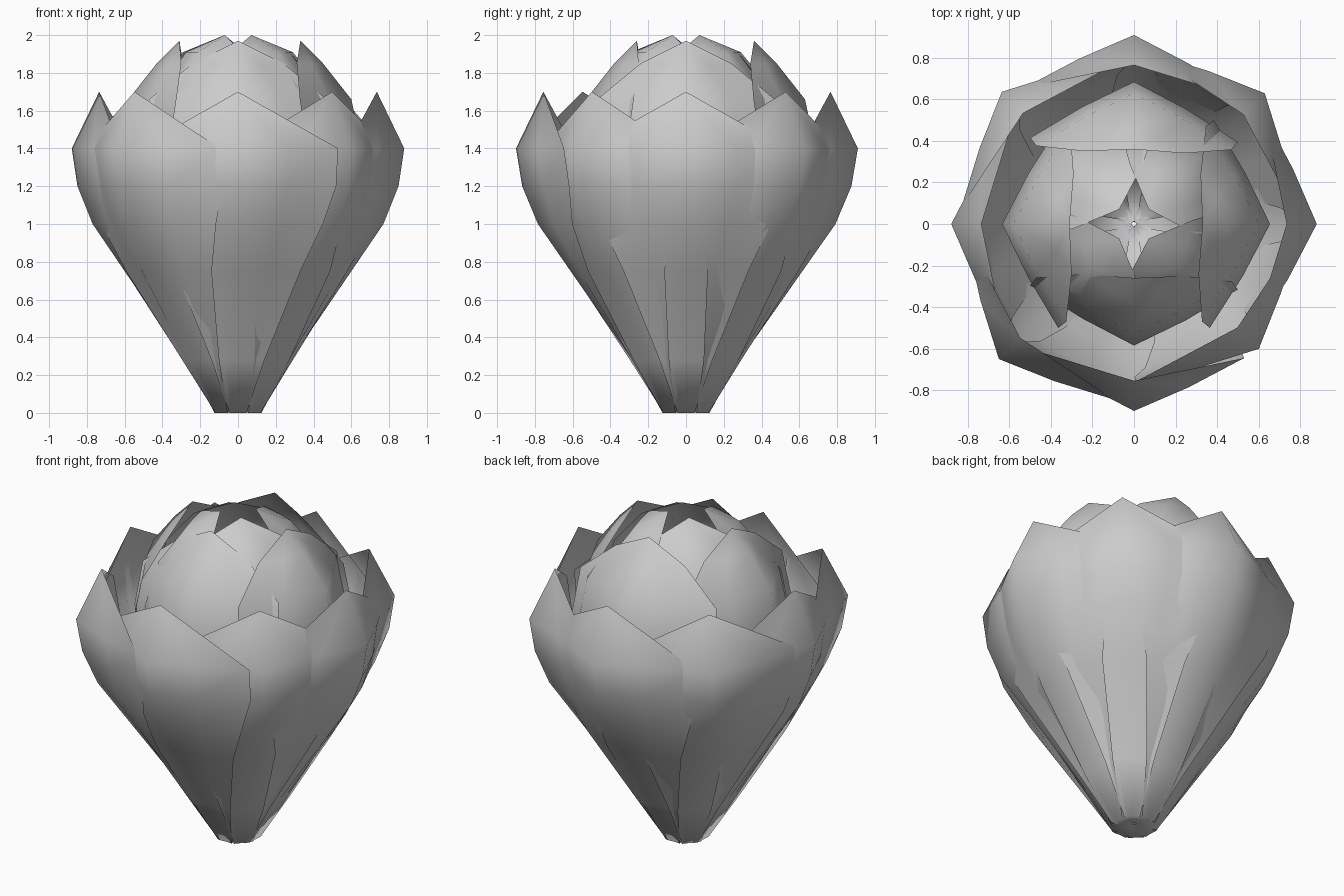
import bpy, bmesh, math

if "Cube" in bpy.data.objects:
    bpy.data.objects.remove(bpy.data.objects["Cube"])

COLS = [-1, -0.5, 0, 0.5, 1]


def petal(name, angle, rows, drop_l, drop_r, shift=0.0):
    """One curved petal: rows of (radius, height, half width), folded back from its midrib.
    The fold reverses toward the foot so the strap edges stand out between neighbours."""
    bm = bmesh.new()
    a = math.radians(angle)
    out = (math.cos(a), math.sin(a))
    side = (-math.sin(a), math.cos(a))
    grid = []
    for r, z, w in rows:
        fold = min(1.0, -0.15 + 1.15 * z / 1.15)
        r += shift * min(1.0, z / 1.4)
        line = []
        for c in COLS:
            s = c * w
            drop = drop_r if c > 0 else drop_l
            d = r - abs(s) * drop * fold * (0.8 + 0.2 * abs(c))
            line.append(bm.verts.new((out[0] * d + side[0] * s,
                                      out[1] * d + side[1] * s, z)))
        grid.append(line)
    for lo, hi in zip(grid, grid[1:]):
        for i in range(len(COLS) - 1):
            bm.faces.new((lo[i], lo[i + 1], hi[i + 1], hi[i]))
    bmesh.ops.remove_doubles(bm, verts=bm.verts, dist=0.0005)
    me = bpy.data.meshes.new(name)
    bm.to_mesh(me)
    bm.free()
    for p in me.polygons:
        p.use_smooth = True
    ob = bpy.data.objects.new(name, me)
    bpy.context.collection.objects.link(ob)


def ring(name, start, shifts, rows, drop_l, drop_r):
    n = len(shifts)
    for i, shift in enumerate(shifts):
        petal(f"{name}_{i + 1}", start + i * 360 / n, rows, drop_l, drop_r, shift)


# Outer petals, counter-clockwise from the front
outer = [(0.01, 0.02, 0.02), (0.12, 0, 0.045), (0.28, 0.28, 0.14), (0.60, 0.75, 0.33),
         (0.77, 1.0, 0.45), (0.85, 1.2, 0.52), (0.88, 1.4, 0.53), (0.735, 1.7, 0)]
ring("outer_petal", -90, [0.02, -0.03, 0, 0.01, 0.03, 0.02, 0, 0.04], outer, 0.58, 0.48)

# Inner petals forming the dome
inner = [(0.01, 0.03, 0.02), (0.10, 0, 0.045), (0.26, 0.3, 0.14), (0.51, 0.75, 0.31),
         (0.61, 1.1, 0.43), (0.645, 1.4, 0.5), (0.59, 1.66, 0.47),
         (0.44, 1.85, 0.24), (0.32, 1.97, 0)]
ring("inner_petal", -90, [-0.06, 0.01, 0.04, -0.01], inner, 0.58, 0.54)

# Heart petals on the diagonals, closing over the centre
heart = [(0.01, 0.03, 0.02), (0.07, 0.01, 0.04), (0.21, 0.3, 0.13), (0.42, 0.75, 0.28),
         (0.51, 1.15, 0.38), (0.53, 1.45, 0.42), (0.45, 1.72, 0.36),
         (0.30, 1.91, 0.22), (0.10, 2.0, 0)]
ring("heart_petal", -45, [0, 0, 0, 0], heart, 0.6, 0.5)
